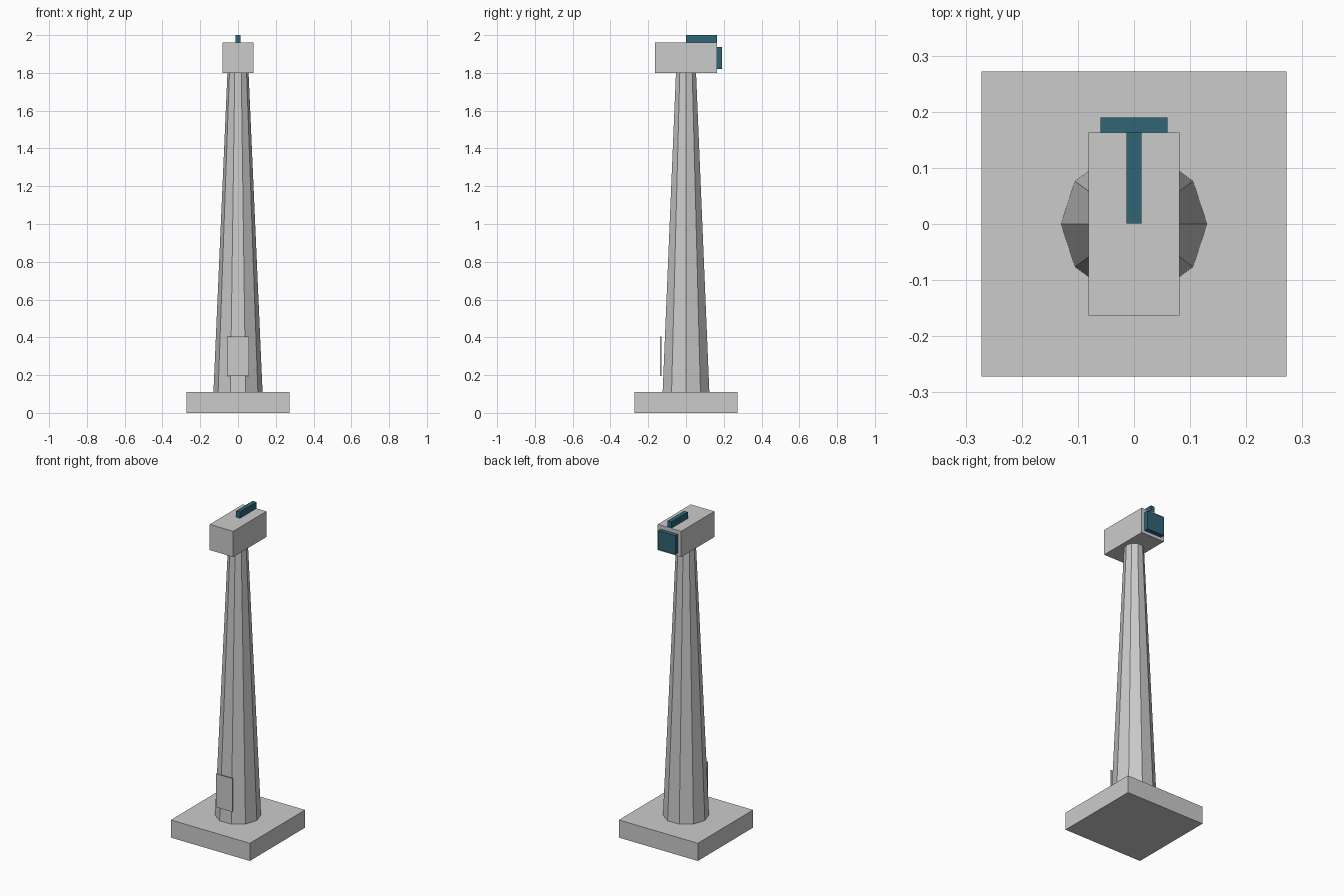
import bpy

if "Cube" in bpy.data.objects:
    bpy.data.objects.remove(bpy.data.objects["Cube"])

teal = bpy.data.materials.new("teal")
teal.diffuse_color = (0.03, 0.13, 0.18, 1)
teal.use_nodes = True
teal.node_tree.nodes["Principled BSDF"].inputs["Base Color"].default_value = teal.diffuse_color


def box(name, x, y, z, material=None):
    """Axis-aligned box from (min, max) ranges."""
    ranges = (x, y, z)
    bpy.ops.mesh.primitive_cube_add(size=1, location=[(a + b) / 2 for a, b in ranges])
    ob = bpy.context.object
    ob.name = name
    ob.scale = [b - a for a, b in ranges]
    bpy.ops.object.transform_apply(location=False, rotation=False, scale=True)
    if material:
        ob.data.materials.append(material)
    return ob


# Square foundation slab
box("foundation", (-0.272, 0.272), (-0.272, 0.272), (0, 0.11))

# Tapered ten-sided tower, corners on the x axis and flats facing front and back
bpy.ops.mesh.primitive_cone_add(vertices=10, radius1=0.13, radius2=0.056,
                                depth=1.69, location=(0, 0, 0.955),
                                rotation=(0, 0, 1.5707963))
bpy.context.object.name = "tower"
bpy.ops.object.transform_apply(location=False, rotation=True, scale=False)

# Thin door panel standing just off the front of the tower
box("door", (-0.057, 0.057), (-0.137, -0.131), (0.196, 0.404))

# Housing on top
box("housing", (-0.081, 0.081), (-0.163, 0.163), (1.80, 1.96))

# Teal roof fin and rear cover
box("roof_fin", (-0.013, 0.013), (0.001, 0.163), (1.96, 2.0), teal)
box("rear_cover", (-0.06, 0.06), (0.163, 0.19), (1.82, 1.936), teal)
